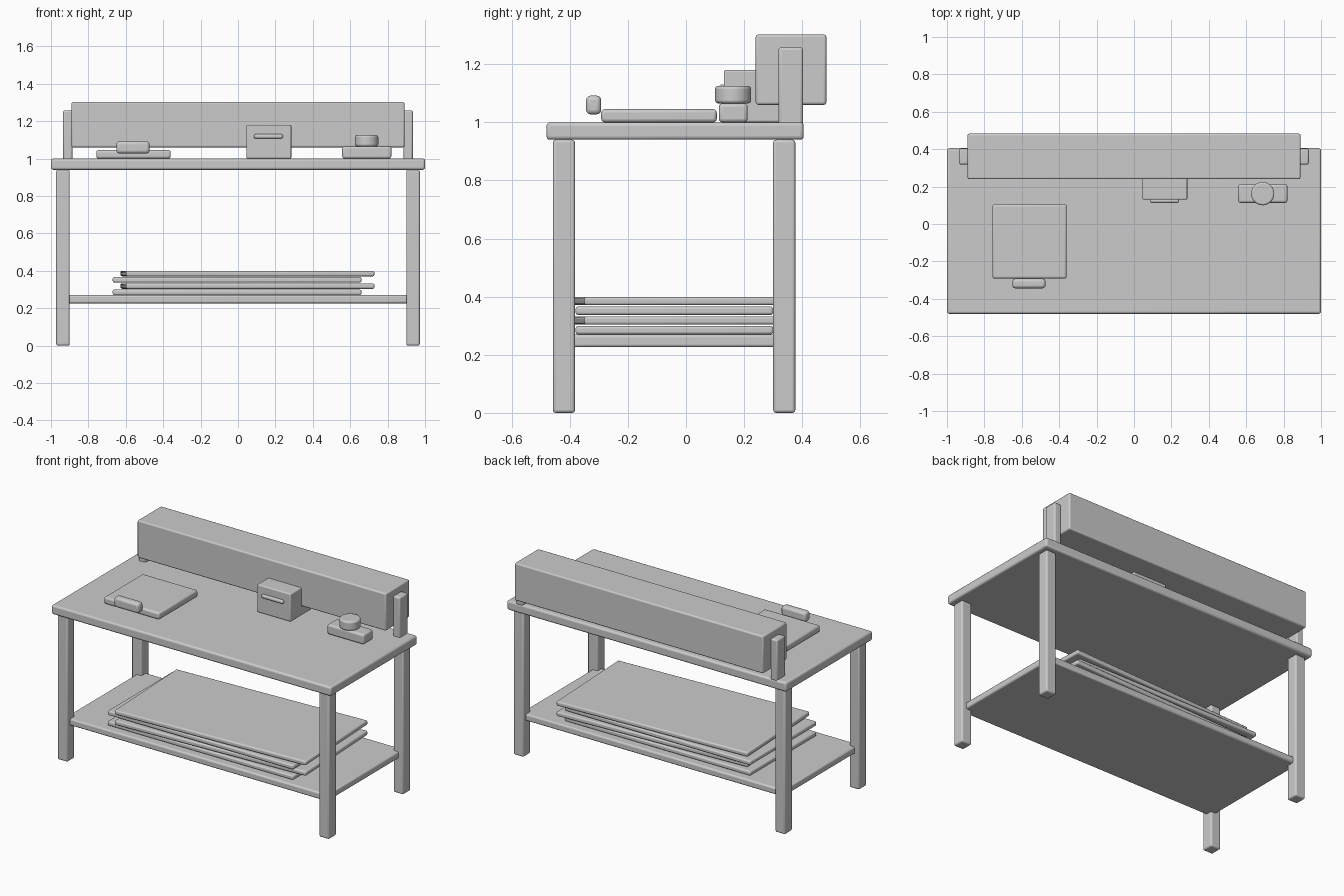
import bpy
import math

cube = bpy.data.objects.get("Cube")
if cube:
    bpy.data.objects.remove(cube, do_unlink=True)

grey = bpy.data.materials.new("plain_grey")
grey.use_nodes = True
COLOR = (0.6, 0.6, 0.6, 1)
grey.diffuse_color = COLOR
grey.node_tree.nodes["Principled BSDF"].inputs["Base Color"].default_value = COLOR


def finish(obj, name, bevel):
    """Name, colour, round the edges and shade."""
    obj.name = name
    obj.data.materials.append(grey)
    mod = obj.modifiers.new("soft_edges", "BEVEL")
    mod.width = bevel
    mod.segments = 3
    mod.limit_method = "ANGLE"
    mod.angle_limit = math.radians(40)
    bpy.ops.object.shade_smooth_by_angle(angle=math.radians(35))
    return obj


def box(name, x, y, z, bevel=0.01, turn=0.0):
    """Box from (low, high) ranges, optionally turned about z."""
    centre = [(r[0] + r[1]) / 2 for r in (x, y, z)]
    bpy.ops.mesh.primitive_cube_add(size=1, location=centre)
    obj = bpy.context.object
    obj.scale = [r[1] - r[0] for r in (x, y, z)]
    bpy.ops.object.transform_apply(location=False, rotation=False, scale=True)
    obj.rotation_euler.z = turn
    return finish(obj, name, bevel)


# Table frame
box("table_top", (-1, 1), (-0.48, 0.405), (0.94, 1.0), 0.012)
box("lower_shelf", (-0.94, 0.94), (-0.43, 0.35), (0.226, 0.27), 0.01)
for side, s in (("left", 1), ("right", -1)):
    x = sorted((s * 0.90, s * 0.972))
    box(f"front_{side}_leg", x, (-0.458, -0.382), (0, 0.94))
    box(f"back_{side}_leg", x, (0.30, 0.376), (0, 0.94))
    # Posts carrying the long housing
    box(f"{side}_post", sorted((s * 0.885, s * 0.935)), (0.318, 0.403), (0.99, 1.258))

# Long housing along the back
box("long_housing", (-0.89, 0.89), (0.24, 0.483), (1.06, 1.302), 0.009)

# Loose stack of sheets, alternately turned
for i in range(4):
    low = 0.27 + i * 0.0335
    odd = i % 2
    cx = 0.05 if odd else -0.005
    box(f"sheet_{i + 1}", (cx - 0.665, cx + 0.665), (-0.38, 0.30),
        (low, low + 0.029), 0.009, 0.045 if odd else 0)

# Flat pad with its handle
box("pad", (-0.757, -0.36), (-0.292, 0.106), (1.0, 1.045), 0.012)
box("pad_handle", (-0.65, -0.473), (-0.344, -0.292), (1.027, 1.092), 0.016)

# Upright box with a slot plate
box("slot_box", (0.045, 0.285), (0.13, 0.34), (1.0, 1.18), 0.007)
box("slot_plate", (0.085, 0.24), (0.113, 0.135), (1.107, 1.13), 0.009)

# Small base with a round dial
box("dial_base", (0.557, 0.82), (0.113, 0.212), (1.0, 1.065), 0.012)
bpy.ops.mesh.primitive_cylinder_add(vertices=48, radius=0.062, depth=0.06,
                                    location=(0.688, 0.162, 1.095))
finish(bpy.context.object, "dial", 0.01)
